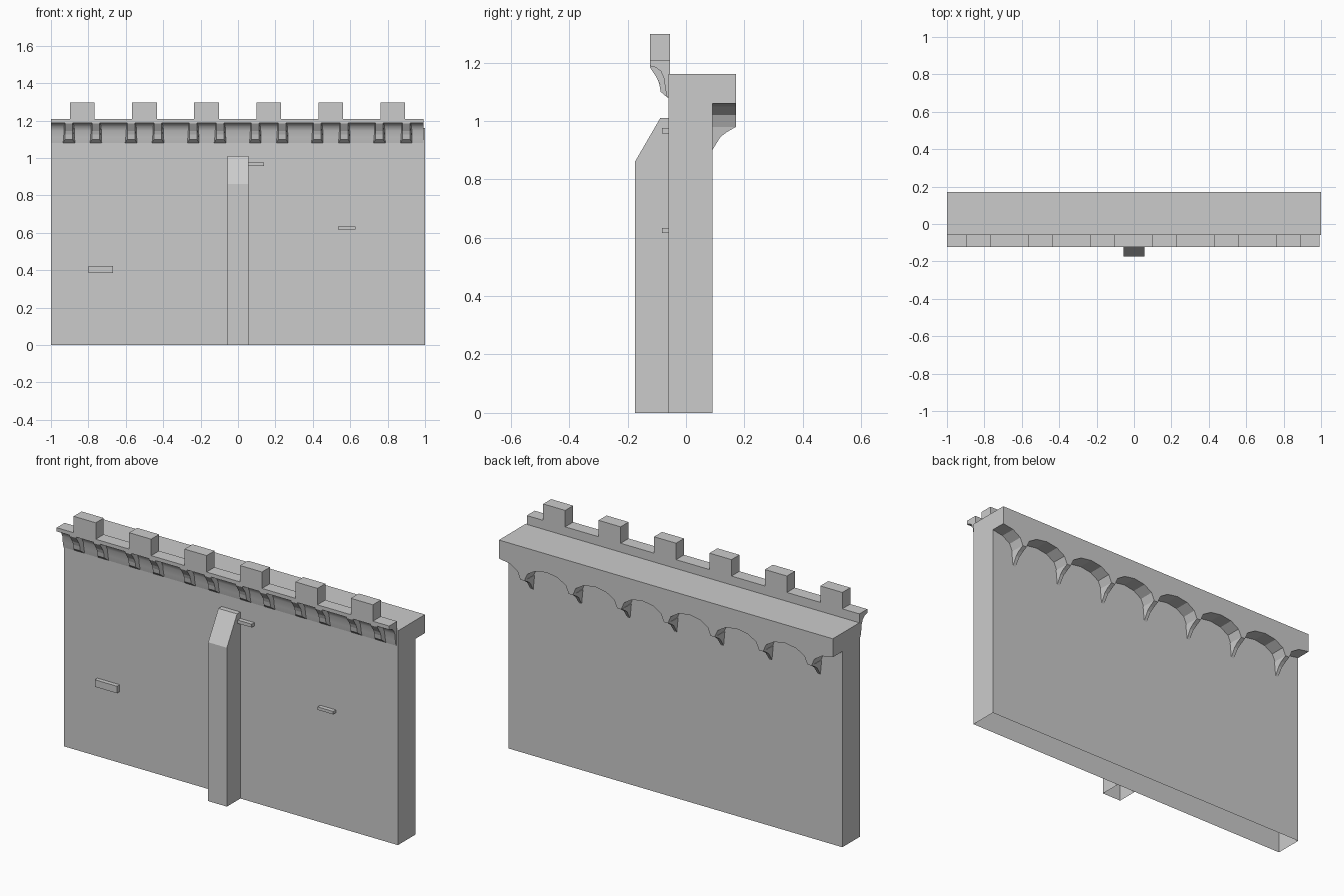
import bpy, bmesh, math

if "Cube" in bpy.data.objects:
    bpy.data.objects.remove(bpy.data.objects["Cube"])


def finish(name, bm):
    bmesh.ops.recalc_face_normals(bm, faces=bm.faces)
    me = bpy.data.meshes.new(name)
    bm.to_mesh(me)
    bm.free()
    ob = bpy.data.objects.new(name, me)
    bpy.context.collection.objects.link(ob)
    return ob


def side_profile(name, pts, x=0.0, half=1.0, skip=(), smooth=False):
    """Sweep a (y, z[, half width]) outline along x, leaving out the listed sides."""
    bm = bmesh.new()
    w = [p[2] if len(p) > 2 else half for p in pts]
    a = [bm.verts.new((x - h, p[0], p[1])) for p, h in zip(pts, w)]
    b = [bm.verts.new((x + h, p[0], p[1])) for p, h in zip(pts, w)]
    bm.faces.new(a)
    bm.faces.new(b[::-1])
    n = len(pts)
    for i in range(n):
        if i not in skip:
            j = (i + 1) % n
            f = bm.faces.new((a[i], b[i], b[j], a[j]))
            f.smooth = smooth
    ob = finish(name, bm)
    if smooth:
        bpy.context.view_layer.objects.active = ob
        ob.select_set(True)
        bpy.ops.object.shade_smooth_by_angle(angle=math.radians(40))
        ob.select_set(False)
    return ob


def box(name, x0, x1, y0, y1, z0, z1):
    return side_profile(name, [(y0, z0), (y1, z0), (y1, z1), (y0, z1)],
                        (x0 + x1) / 2, (x1 - x0) / 2)


# wall body and buttress, both open underneath
side_profile("wall", [(-.06, 0), (.09, 0), (.09, 1.16), (-.06, 1.16)], skip=(0,))
side_profile("buttress", [(-.175, 0), (-.06, 0), (-.06, 1.01), (-.088, 1.01), (-.175, .86)],
             half=.056, skip=(0, 1))

# protruding stones on the front
for x0, x1, z0, z1 in [(-.80, -.667, .385, .423), (.535, .628, .617, .633), (.05, .14, .957, .975)]:
    box("protruding_stone", x0, x1, -.083, -.06, z0, z1)

# parapet with a coved underside
side_profile("parapet", [(-.055, 1.08), (-.065, 1.08), (-.071, 1.11), (-.075, 1.145), (-.086, 1.17),
                         (-.103, 1.183), (-.123, 1.188), (-.123, 1.208), (-.055, 1.208)],
             x=-.004, half=.996, smooth=True)

# merlons, each over a pair of small brackets
for i in range(6):
    cx = -.832 + .332 * i
    box("merlon", cx - .066, cx + .066, -.123, -.055, 1.208, 1.297)
    for dx in (-.072, .072):
        f, b = .02, .032
        side_profile("front_bracket",
                     [(-.064, 1.08, b), (-.087, 1.10, f), (-.091, 1.125, f), (-.098, 1.145, f),
                      (-.123, 1.183, f), (-.123, 1.19, f), (-.064, 1.19, b)], cx + dx)

# rear walkway overhang with a scalloped lower edge
feet = [-.86, -.57, -.28, 0, .28, .57, .86]
spring, rise, foot = .98, .08, .012


def arch(x0, x1, t0=0, t1=6):
    c, h = (x0 + x1) / 2, (x1 - x0) / 2 - foot
    return [(c - h * math.cos(math.pi * t / 6), spring + rise * math.sin(math.pi * t / 6))
            for t in range(t0, t1 + 1)]


edge = arch(-1.14, -.86, 3, 6)
for x0, x1 in zip(feet, feet[1:]):
    edge += arch(x0, x1)
edge += arch(.86, 1.14, 0, 3)
outline = edge + [(1, 1.16), (-1, 1.16)]
bm = bmesh.new()
inner = [bm.verts.new((x, .09, z)) for x, z in outline]
outer = [bm.verts.new((x, .172, z)) for x, z in outline]
bm.faces.new(outer)
for i in range(len(outline)):
    j = (i + 1) % len(outline)
    bm.faces.new((inner[i], inner[j], outer[j], outer[i]))
finish("walkway_overhang", bm)

# tapering corbels under the arch feet
for x in feet:
    side_profile("rear_corbel", [(.09, .90, .008), (.118, .945, .01), (.14, .962, .012),
                                 (.172, .98, .012), (.09, .98, .016)], x)
